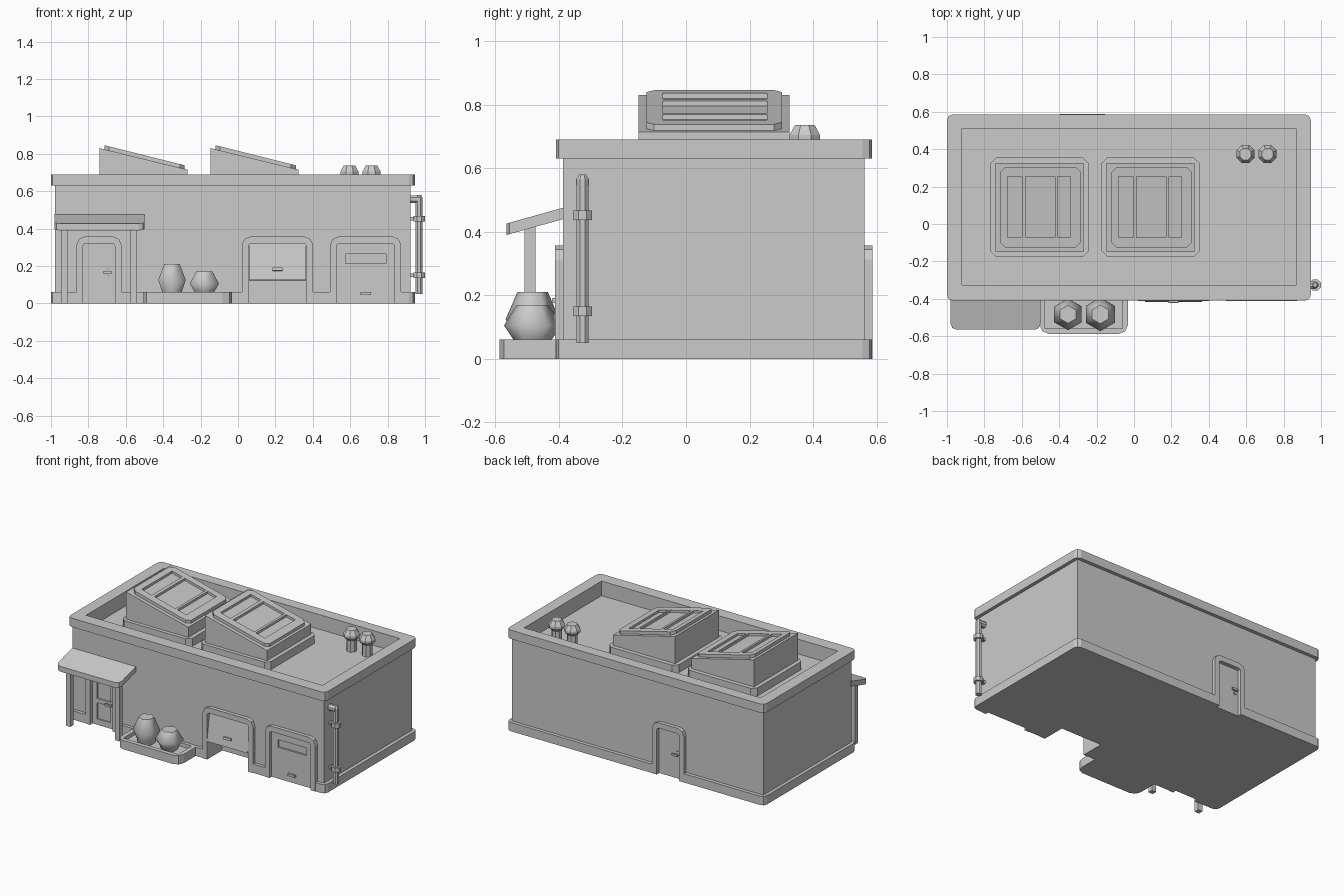
import bpy, bmesh, math
from mathutils import Matrix

if "Cube" in bpy.data.objects:
    bpy.data.objects.remove(bpy.data.objects["Cube"])

grey = bpy.data.materials.new("light_grey")
grey.diffuse_color = (0.6, 0.6, 0.6, 1)
grey.use_nodes = True
grey.node_tree.nodes["Principled BSDF"].inputs["Base Color"].default_value = grey.diffuse_color


def finish(name, bm):
    bmesh.ops.recalc_face_normals(bm, faces=bm.faces)
    me = bpy.data.meshes.new(name)
    bm.to_mesh(me)
    bm.free()
    me.materials.append(grey)
    ob = bpy.data.objects.new(name, me)
    bpy.context.collection.objects.link(ob)
    return ob


def prism(name, pts, lo, hi, axis="z"):
    """Extrude a 2D outline along z (outline in xy) or y (outline in xz)."""
    bm = bmesh.new()
    put = (lambda p, h: (p[0], p[1], h)) if axis == "z" else (lambda p, h: (p[0], h, p[1]))
    f = bm.faces.new([bm.verts.new(put(p, lo)) for p in pts])
    new = bmesh.ops.extrude_face_region(bm, geom=[f])["geom"]
    d = (0, 0, hi - lo) if axis == "z" else (0, hi - lo, 0)
    bmesh.ops.translate(bm, vec=d, verts=[v for v in new if isinstance(v, bmesh.types.BMVert)])
    return finish(name, bm)


def outline(x0, x1, y0, y1, r=(0, 0, 0, 0), seg=2):
    """Rectangle with rounded corners, order: left-low, right-low, right-high, left-high."""
    pts = []
    for i, (cx, cy, sx, sy) in enumerate(((x0, y0, 1, 1), (x1, y0, -1, 1), (x1, y1, -1, -1), (x0, y1, 1, -1))):
        if r[i] == 0:
            pts.append((cx, cy))
            continue
        for k in range(seg + 1):
            a = math.pi + math.pi / 2 * (i + k / seg)
            pts.append((cx + sx * r[i] + r[i] * math.cos(a), cy + sy * r[i] + r[i] * math.sin(a)))
    return pts


def box(name, x0, x1, y0, y1, z0, z1):
    return prism(name, outline(x0, x1, y0, y1), z0, z1)


def cut(ob, *b):
    """Cut a box-shaped hole out of an object."""
    c = box("cutter", *b)
    m = ob.modifiers.new("cut", "BOOLEAN")
    m.operation, m.object, m.solver = "DIFFERENCE", c, "EXACT"
    bpy.context.view_layer.objects.active = ob
    bpy.ops.object.modifier_apply(modifier=m.name)
    bpy.data.objects.remove(c)


def shear(ob, axis, slope, origin, above=-1):
    for v in ob.data.vertices:
        if v.co.z > above:
            v.co.z += slope * (v.co[axis] - origin)


def lathe(name, profile, n, loc, turn=0.0, smooth=False, direction="z"):
    bm = bmesh.new()
    rings = [[bm.verts.new((r * math.cos(turn + 2 * math.pi * i / n), r * math.sin(turn + 2 * math.pi * i / n), z))
              for i in range(n)] for r, z in profile]
    for a, b in zip(rings, rings[1:]):
        for i in range(n):
            bm.faces.new((a[i], a[(i + 1) % n], b[(i + 1) % n], b[i])).smooth = smooth
    bm.faces.new(rings[0])
    bm.faces.new(rings[-1])
    if direction == "x":
        bm.transform(Matrix.Rotation(math.pi / 2, 4, "Y"))
    bm.transform(Matrix.Translation(loc))
    return finish(name, bm)


# Main walls, base and cornice
R4 = (0.03,) * 4
walls = box("walls", -0.978, 0.922, -0.388, 0.562, 0.03, 0.66)
base = prism("base", outline(-1, 0.945, -0.41, 0.586, R4), 0, 0.06)
cornice = prism("cornice", outline(-1, 0.945, -0.41, 0.586, R4), 0.63, 0.69)
for part in (walls, cornice):
    cut(part, -0.92, 0.865, -0.325, 0.51, 0.59, 0.9)

# Door openings: x range, recess depth
openings = {"entrance": (-0.829, -0.658, -0.37), "open_garage": (0.056, 0.366, -0.25),
            "closed_garage": (0.527, 0.837, -0.37)}
for part in (walls, base):
    for a, b, d in openings.values():
        cut(part, a, b, -0.6, d, -0.1, 0.32)
    cut(part, -0.36, -0.19, 0.546, 0.8, -0.1, 0.32)


def frame(name, a, b, y0, y1):
    """Round-cornered door surround."""
    outer = outline(a - 0.035, b + 0.035, 0, 0.357, (0, 0, 0.045, 0.045))
    inner = outline(a, b, 0, 0.32, (0, 0, 0.015, 0.015))
    # outer path from right foot over the top to left foot, then back along the inner path
    prism(name, outer[1:] + outer[:1] + inner[:1] + inner[:0:-1], y0, y1, "y")


for n, (a, b, d) in openings.items():
    frame(n + "_frame", a, b, -0.413, -0.385)
frame("back_door_frame", -0.36, -0.19, 0.558, 0.587)


def handle(name, x, y, z, s):
    """Lever handle; s = -1 faces the front, +1 faces the back."""
    ys = lambda d: sorted((y, y + s * d))
    box(name + "_plate", x - 0.01, x + 0.01, *ys(0.006), z - 0.022, z + 0.022)
    box(name + "_stem", x - 0.006, x + 0.006, *ys(0.022), z - 0.006, z + 0.006)
    x0, x1 = sorted((x + 0.008 * -s * 1, x + 0.036 * s))
    box(name + "_lever", x0, x1, *sorted((y + s * 0.015, y + s * 0.026)), z - 0.007, z + 0.007)


# Entrance door with two panels, and back door
door = box("entrance_door", -0.829, -0.658, -0.386, -0.365, 0, 0.32)
cut(door, -0.794, -0.693, -0.5, -0.378, 0.18, 0.29)
cut(door, -0.794, -0.693, -0.5, -0.378, 0.04, 0.15)
handle("entrance_handle", -0.684, -0.386, 0.165, -1)
box("back_door", -0.36, -0.19, 0.54, 0.56, 0, 0.32)
handle("back_handle", -0.335, 0.56, 0.165, 1)

# Closed garage door with a slot window
gate = box("closed_garage_door", 0.527, 0.837, -0.39, -0.365, 0, 0.32)
cut(gate, 0.575, 0.79, -0.5, -0.378, 0.214, 0.265)
box("closed_garage_handle", 0.655, 0.71, -0.402, -0.388, 0.045, 0.06)

# Half-open garage door, tilted outward
tilt = Matrix.Translation((0.211, -0.395, 0.2225)) @ Matrix.Rotation(-0.15, 4, "X")
for ob in (box("open_garage_door", -0.153, 0.153, -0.0075, 0.0075, -0.099, 0.097),
           box("open_garage_handle", -0.027, 0.027, -0.021, -0.007, -0.05, -0.034)):
    ob.data.transform(tilt)

# Porch canopy and posts
canopy = prism("canopy", outline(-0.98, -0.5, -0.565, -0.38, (0.03, 0.03, 0, 0)), 0.39, 0.426)
shear(canopy, 1, 0.28, -0.565)
for side, x in (("left", -0.928), ("right", -0.558)):
    box(side + "_post", x - 0.017, x + 0.017, -0.508, -0.474, 0, 0.415)

# Planter and pots
planter = prism("planter", outline(-0.505, -0.032, -0.588, -0.4, (0.05, 0.05, 0, 0)), 0, 0.06)
cut(planter, -0.475, -0.062, -0.558, -0.41, 0.035, 0.2)
lathe("tall_pot", [(0.055, 0.035), (0.06, 0.06), (0.085, 0.125), (0.048, 0.21)], 6, (-0.353, -0.483, 0), math.pi / 6, True)
lathe("short_pot", [(0.05, 0.035), (0.06, 0.06), (0.09, 0.105), (0.05, 0.17)], 6, (-0.18, -0.483, 0), math.pi / 6, True)

# Sloped skylights
for n, x in (("left", -0.74), ("right", -0.146)):
    prism(n + "_skylight_curb", outline(x - 0.027, x + 0.497, -0.175, 0.355, R4, 1), 0.585, 0.645)
    shear(box(n + "_skylight_box", x, x + 0.47, -0.15, 0.326, 0.6, 0.83), 0, -0.245, x, 0.7)
    lid = prism(n + "_skylight_lid", outline(x + 0.025, x + 0.455, -0.125, 0.302, (0.025,) * 4, 1), 0.82, 0.846)
    for a, b in ((0.064, 0.14), (0.16, 0.318), (0.332, 0.4)):
        cut(lid, x + a, x + b, -0.072, 0.255, 0.83, 1)
    shear(lid, 0, -0.25, x + 0.025)

# Roof vents
for n, x in (("left", 0.596), ("right", 0.714)):
    lathe(n + "_vent", [(0.033, 0.58), (0.033, 0.668), (0.052, 0.688), (0.052, 0.705), (0.033, 0.737)], 8,
          (x, 0.374, 0), math.pi / 8)

# Drainpipe
lathe("drainpipe", [(0.02, 0.05), (0.02, 0.565), (0.012, 0.58)], 8, (0.968, -0.326, 0), math.pi / 8)
lathe("drainpipe_elbow", [(0.022, 0), (0.022, 0.058)], 8, (0.915, -0.326, 0.557), math.pi / 8, direction="x")
for n, z in (("upper", 0.437), ("lower", 0.135)):
    lathe(n + "_pipe_clamp", [(0.032, z), (0.032, z + 0.03)], 8, (0.969, -0.326, 0), math.pi / 8)
    box(n + "_pipe_bracket", 0.915, 0.95, -0.336, -0.316, z + 0.005, z + 0.025)
